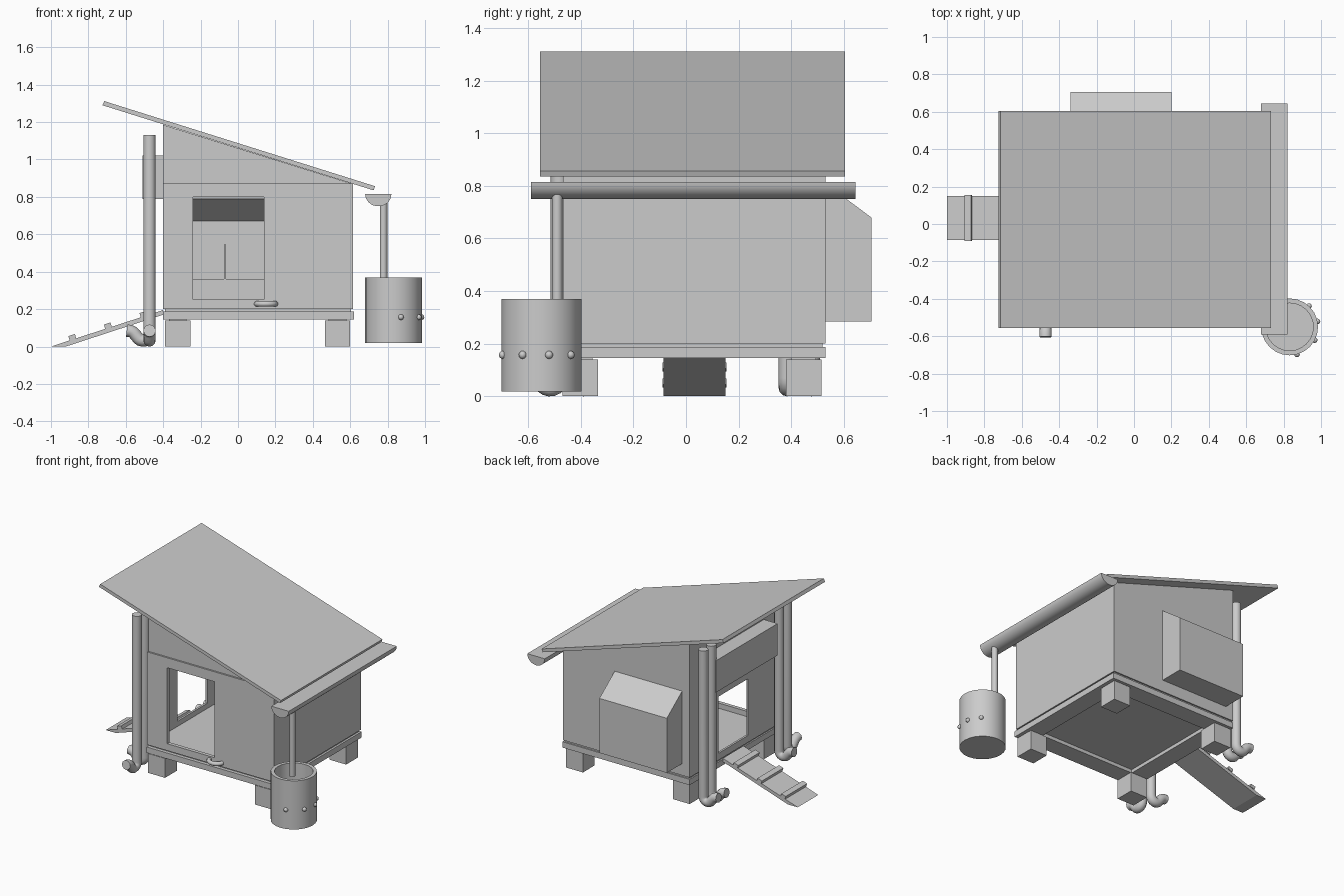
import bpy, bmesh, math
from mathutils import Vector

if "Cube" in bpy.data.objects:
    bpy.data.objects.remove(bpy.data.objects["Cube"], do_unlink=True)

GREY = (0.6, 0.6, 0.6, 1)
mat = bpy.data.materials.new("plain grey")
mat.use_nodes = True
mat.diffuse_color = GREY
mat.node_tree.nodes["Principled BSDF"].inputs["Base Color"].default_value = GREY


def add(name, bm, smooth=False):
    bmesh.ops.recalc_face_normals(bm, faces=bm.faces)
    me = bpy.data.meshes.new(name)
    bm.to_mesh(me)
    bm.free()
    me.materials.append(mat)
    ob = bpy.data.objects.new(name, me)
    bpy.context.collection.objects.link(ob)
    if smooth:
        bpy.ops.object.select_all(action="DESELECT")
        ob.select_set(True)
        bpy.context.view_layer.objects.active = ob
        bpy.ops.object.shade_smooth_by_angle(angle=math.radians(40))
    return ob


def prism(name, pts, lo, hi, axis="y", smooth=False):
    """Extrude a profile, (x, z) along y or (y, z) along x."""
    bm = bmesh.new()
    place = (lambda a, b: (a, lo, b)) if axis == "y" else (lambda a, b: (lo, a, b))
    face = bm.faces.new([bm.verts.new(place(*p)) for p in pts])
    ext = bmesh.ops.extrude_face_region(bm, geom=[face])["geom"]
    step = Vector((0, hi - lo, 0) if axis == "y" else (hi - lo, 0, 0))
    bmesh.ops.translate(bm, vec=step, verts=[v for v in ext if isinstance(v, bmesh.types.BMVert)])
    return add(name, bm, smooth)


def box(name, x0, x1, y0, y1, z0, z1):
    return prism(name, [(x0, z0), (x1, z0), (x1, z1), (x0, z1)], y0, y1)


def cut(ob, *cutters):
    for c in cutters:
        mod = ob.modifiers.new("cut", "BOOLEAN")
        mod.operation = "DIFFERENCE"
        mod.solver = "EXACT"
        mod.object = c
        bpy.context.view_layer.objects.active = ob
        bpy.ops.object.modifier_apply(modifier=mod.name)
        bpy.data.objects.remove(c, do_unlink=True)


def cylinder(name, x, y, r, z0, z1, sides=24):
    bm = bmesh.new()
    bmesh.ops.create_cone(bm, cap_ends=True, segments=sides, radius1=r, radius2=r, depth=z1 - z0)
    bmesh.ops.translate(bm, vec=(x, y, (z0 + z1) / 2), verts=bm.verts)
    return add(name, bm, True)


def tube(name, points, r, sides=12):
    """Sweep a round section along a path."""
    cu = bpy.data.curves.new(name, "CURVE")
    cu.dimensions = "3D"
    cu.bevel_depth = r
    cu.bevel_resolution = sides // 4
    cu.use_fill_caps = True
    sp = cu.splines.new("POLY")
    sp.points.add(len(points) - 1)
    for p, co in zip(sp.points, points):
        p.co = (*co, 1)
    tmp = bpy.data.objects.new(name, cu)
    bpy.context.collection.objects.link(tmp)
    bpy.context.view_layer.update()
    me = bpy.data.meshes.new_from_object(tmp.evaluated_get(bpy.context.evaluated_depsgraph_get()))
    bpy.data.objects.remove(tmp, do_unlink=True)
    bm = bmesh.new()
    bm.from_mesh(me)
    return add(name, bm, True)


# Roof slope shared by roof and walls
def under(x):
    return 1.285 - 0.312 * (x + 0.72)


def house(name, x0, x1, y0, y1, z0, drop=0):
    return prism(name, [(x0, z0), (x1, z0), (x1, under(x1) - drop), (x0, under(x0) - drop)], y0, y1)


prism("roof", [(-0.725, 1.29), (0.725, 0.835), (0.733, 0.857), (-0.715, 1.312)], -0.555, 0.605)

# Hollow house with front, side and nest openings
walls = house("walls", -0.4, 0.615, -0.455, 0.53, 0.2)
cut(walls,
    house("room_cutter", -0.385, 0.6, -0.44, 0.515, 0.21, 0.01),
    box("front_cutter", -0.24, 0.14, -0.5, -0.4, 0.25, 0.8),
    box("side_cutter", -0.45, -0.36, -0.14, 0.2, 0.25, 0.66),
    box("nest_cutter", -0.325, 0.185, 0.48, 0.56, 0.36, 0.79))
panel = box("front_panel", -0.4, 0.615, -0.467, -0.455, 0.2, 0.872)
cut(panel, box("door_cutter", -0.24, 0.14, -0.5, -0.4, 0.25, 0.8))

# Floor on an open frame, with square feet
frame = box("base_frame", -0.4, 0.62, -0.475, 0.53, 0.145, 0.187)
cut(frame, box("frame_cutter", -0.27, 0.49, -0.345, 0.4, 0.1, 0.17))
box("floor", -0.39, 0.605, -0.45, 0.52, 0.187, 0.212)
for sx, x in (("right", -0.39), ("left", 0.465)):
    for sy, y in (("front", -0.47), ("back", 0.38)):
        box(f"{sy}_{sx}_foot", x, x + 0.135, y, y + 0.135, 0, 0.14)
        box(f"{sy}_{sx}_foot_pad", x + 0.02, x + 0.115, y + 0.02, y + 0.115, 0.14, 0.145)

# Nest box on the back wall
nest = prism("nest_box", [(0.53, 0.285), (0.705, 0.285), (0.705, 0.68), (0.53, 0.81)], -0.34, 0.2, "x")
cut(nest, prism("nest_hollow", [(0.5, 0.3), (0.69, 0.3), (0.69, 0.67), (0.5, 0.81)], -0.325, 0.185, "x"))
box("nest_divider", -0.075, -0.063, 0.515, 0.69, 0.3, 0.545)

# Side box above the entrance, and the ramp
box("side_box", -0.51, -0.4, -0.32, 0.385, 0.79, 1.02)
prism("ramp", [(-1, 0), (-0.92, 0), (-0.4, 0.17), (-0.4, 0.195)], -0.085, 0.15)
for i, x in enumerate((-0.9, -0.71, -0.52)):
    z = (x + 1) * 0.325
    prism(f"ramp_cleat_{i + 1}", [(x, z), (x + 0.035, z + 0.011), (x + 0.028, z + 0.034), (x - 0.007, z + 0.023)],
          -0.09, 0.155)

# Feed and water pipes, each ending in an upturned trap
for name, y, d in (("front_outer", -0.482, (0, -1)), ("front_inner", -0.39, (-1, 0)),
                   ("back_inner", 0.385, (-1, 0)), ("back_outer", 0.477, (-1, 0))):
    path = [(0, 1.13), (0, 0.07)]
    path += [(0.035 - 0.035 * math.cos(a), 0.067 - 0.035 * math.sin(a))
             for a in (math.radians(k) for k in range(15, 136, 20))]
    path += [(0.075, 0.062), (0.088, 0.076), (0.103, 0.083), (0.122, 0.085)]
    tube(name + "_pipe", [(-0.473 + d[0] * s, y + d[1] * s, z) for s, z in path], 0.033, 16)

# Half-round gutter, downspout and bucket
arc = [(0.75 + 0.07 * math.cos(a), 0.815 + 0.065 * math.sin(a))
       for a in (math.pi + math.pi * k / 16 for k in range(17))]
prism("gutter", arc, -0.59, 0.645, smooth=True)
cylinder("downspout", 0.778, -0.49, 0.02, 0.3, 0.77, 16)
bucket = cylinder("bucket", 0.832, -0.55, 0.152, 0.018, 0.37)
cut(bucket, cylinder("bucket_hollow", 0.832, -0.55, 0.127, 0.04, 0.45))

# Drinking nipples around the bucket
for i, deg in enumerate((-75, -28, 11, 47)):
    a = math.radians(deg)
    bm = bmesh.new()
    bmesh.ops.create_uvsphere(bm, u_segments=12, v_segments=8, radius=0.015)
    bmesh.ops.translate(bm, vec=(0.832 + 0.152 * math.cos(a), -0.55 + 0.152 * math.sin(a), 0.157), verts=bm.verts)
    add(f"nipple_{i + 1}", bm, True)

# Pull handle below the front opening
turn = [math.radians(k) for k in range(0, 181, 20)]
tube("door_handle", [(0.15 + 0.05 * math.cos(a), -0.467 - 0.04 * math.sin(a), 0.228) for a in turn], 0.015)
